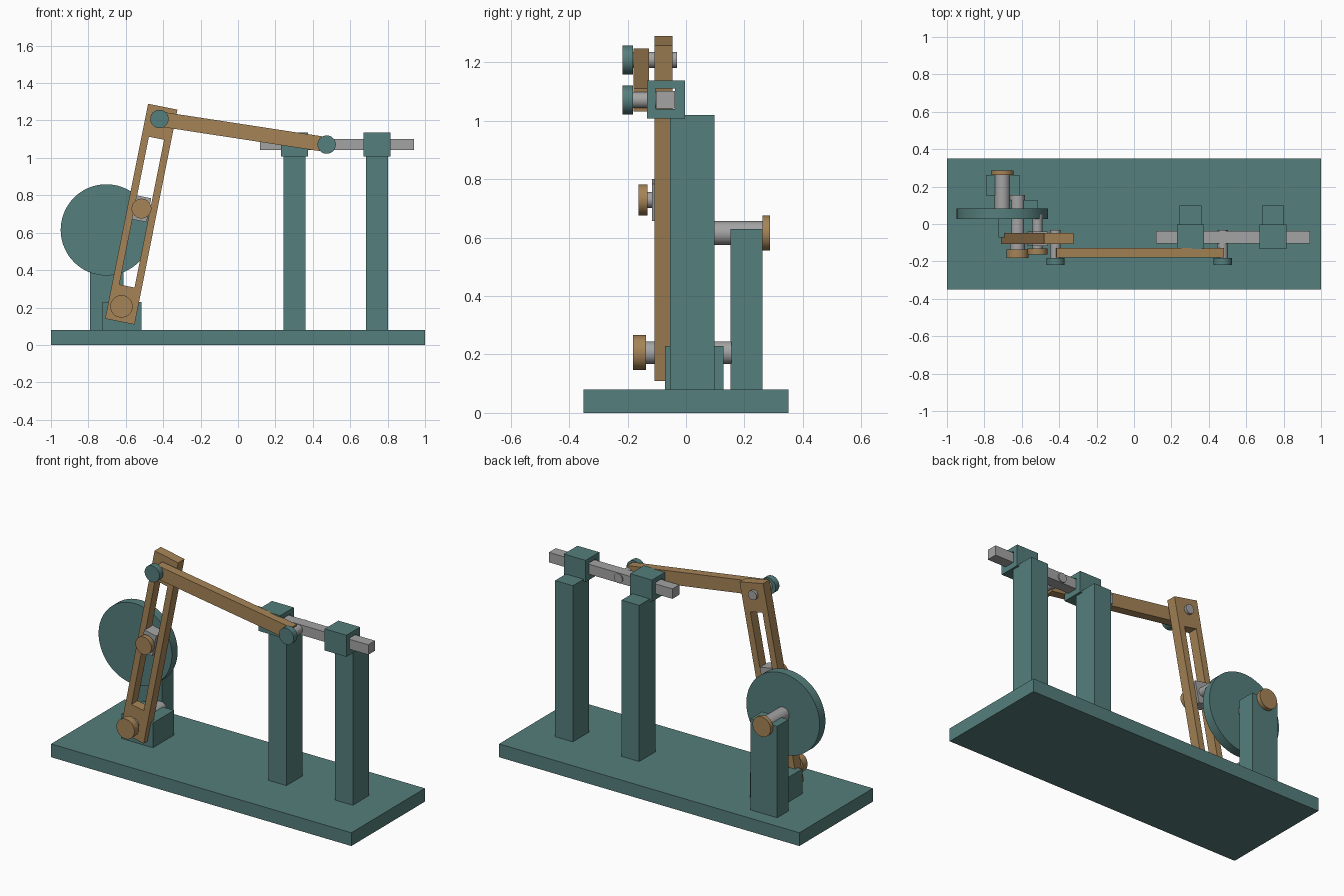
import bpy, bmesh, math
from mathutils import Matrix

if "Cube" in bpy.data.objects:
    bpy.data.objects.remove(bpy.data.objects["Cube"])


def material(name, rgb):
    m = bpy.data.materials.new(name)
    m.diffuse_color = (*rgb, 1)
    m.use_nodes = True
    m.node_tree.nodes["Principled BSDF"].inputs["Base Color"].default_value = m.diffuse_color
    return m


TEAL = material("teal paint", (0.09, 0.21, 0.20))
BROWN = material("tan brown", (0.38, 0.23, 0.095))
GREY = material("light grey steel", (0.37, 0.37, 0.37))


def finish(name, bm, mat, loc, rot=(0, 0, 0)):
    bmesh.ops.recalc_face_normals(bm, faces=bm.faces)
    me = bpy.data.meshes.new(name)
    bm.to_mesh(me)
    bm.free()
    me.materials.append(mat)
    ob = bpy.data.objects.new(name, me)
    bpy.context.collection.objects.link(ob)
    ob.location, ob.rotation_euler = loc, rot
    return ob


def box(name, mat, x, y, z, tilt=0):
    """Box from three (min, max) ranges, tilted about its own y axis."""
    bm = bmesh.new()
    bmesh.ops.create_cube(bm, size=1)
    bmesh.ops.scale(bm, verts=bm.verts, vec=[r[1] - r[0] for r in (x, y, z)])
    return finish(name, bm, mat, [sum(r) / 2 for r in (x, y, z)], (0, tilt, 0))


def disc(name, mat, x, z, r, y, seg=40):
    """Round part whose axis runs along y."""
    bm = bmesh.new()
    bmesh.ops.create_cone(bm, cap_ends=True, segments=seg, radius1=r, radius2=r,
                          depth=y[1] - y[0],
                          matrix=Matrix.Rotation(math.pi / 2, 4, 'X'))
    ob = finish(name, bm, mat, (x, sum(y) / 2, z))
    bpy.ops.object.select_all(action='DESELECT')
    ob.select_set(True)
    bpy.context.view_layer.objects.active = ob
    bpy.ops.object.shade_smooth_by_angle()
    return ob


def frame(name, mat, outer, hole, offset, depth, loc, rot):
    """Rectangular bar (local xz) with a rectangular opening through y."""
    bm = bmesh.new()
    corners = [(-.5, -.5), (.5, -.5), (.5, .5), (-.5, .5)]

    def ring(size, off, y):
        return [bm.verts.new((a * size[0] + off[0], y, b * size[1] + off[1]))
                for a, b in corners]

    rings = [ring(outer, (0, 0), -depth / 2), ring(outer, (0, 0), depth / 2),
             ring(hole, offset, depth / 2), ring(hole, offset, -depth / 2)]
    for k in range(4):
        p, q = rings[k], rings[(k + 1) % 4]
        for i in range(4):
            j = (i + 1) % 4
            bm.faces.new((p[i], p[j], q[j], q[i]))
    return finish(name, bm, mat, loc, rot)


# Base plate
box("base_plate", TEAL, (-1, 1), (-.35, .35), (0, .08))

# Guide posts with hollow guide blocks
for side, x in (("inner", .302), ("outer", .744)):
    box(side + "_guide_post", TEAL, (x - .059, x + .059), (-.055, .098), (.08, 1.02))
    frame(side + "_guide_block", TEAL, (.13, .13), (.068, .069), (-.002, .003),
          .145, (x, -.069, 1.072), (0, 0, math.pi / 2))

# Sliding ram
box("sliding_ram", GREY, (.117, .94), (-.103, -.038), (1.041, 1.101))

# Crank wheel, shaft and support
box("crank_support", TEAL, (-.79, -.612), (.152, .261), (.08, .63))
disc("crank_wheel", TEAL, -.704, .615, .244, (.028, .083), 72)
disc("crank_shaft", GREY, -.704, .615, .041, (.06, .27))
disc("crank_shaft_cap", BROWN, -.704, .615, .06, (.261, .287))

# Rocker pivot
box("pivot_block", TEAL, (-.724, -.516), (-.072, .129), (.08, .229))
disc("pivot_pin", GREY, -.623, .206, .039, (-.15, .155))
disc("pivot_cap", BROWN, -.623, .206, .06, (-.181, -.137))

# Slotted rocker lever
TILT = math.radians(11.3)
frame("slotted_lever", BROWN, (.16, 1.172), (.083, .806), (0, .011),
      .06, (-.517, -.077, .699), (0, TILT, 0))

# Slider riding in the slot, driven by the crank pin
box("slot_slider", GREY, (-.516 - .0405, -.516 + .0405), (-.117, -.04),
    (.728 - .065, .728 + .065), TILT)
disc("crank_pin", GREY, -.516, .729, .027, (-.14, .05))
disc("crank_pin_cap", BROWN, -.516, .729, .053, (-.163, -.131))

# Connecting link from lever top to ram, with its two pins
ends = ((-.42, 1.208), (.474, 1.071))
(x0, z0), (x1, z1) = ends
half = math.hypot(x1 - x0, z1 - z0) / 2
cx, cz = (x0 + x1) / 2, (z0 + z1) / 2
box("connecting_link", BROWN, (cx - half, cx + half), (-.18, -.127),
    (cz - .04, cz + .04), math.atan2(z0 - z1, x1 - x0))
for side, (x, z) in zip(("lever", "ram"), ends):
    disc(side + "_link_pin", GREY, x, z, .028, (-.2, -.031))
    disc(side + "_link_cap", TEAL, x, z, .049, (-.218, -.182))
